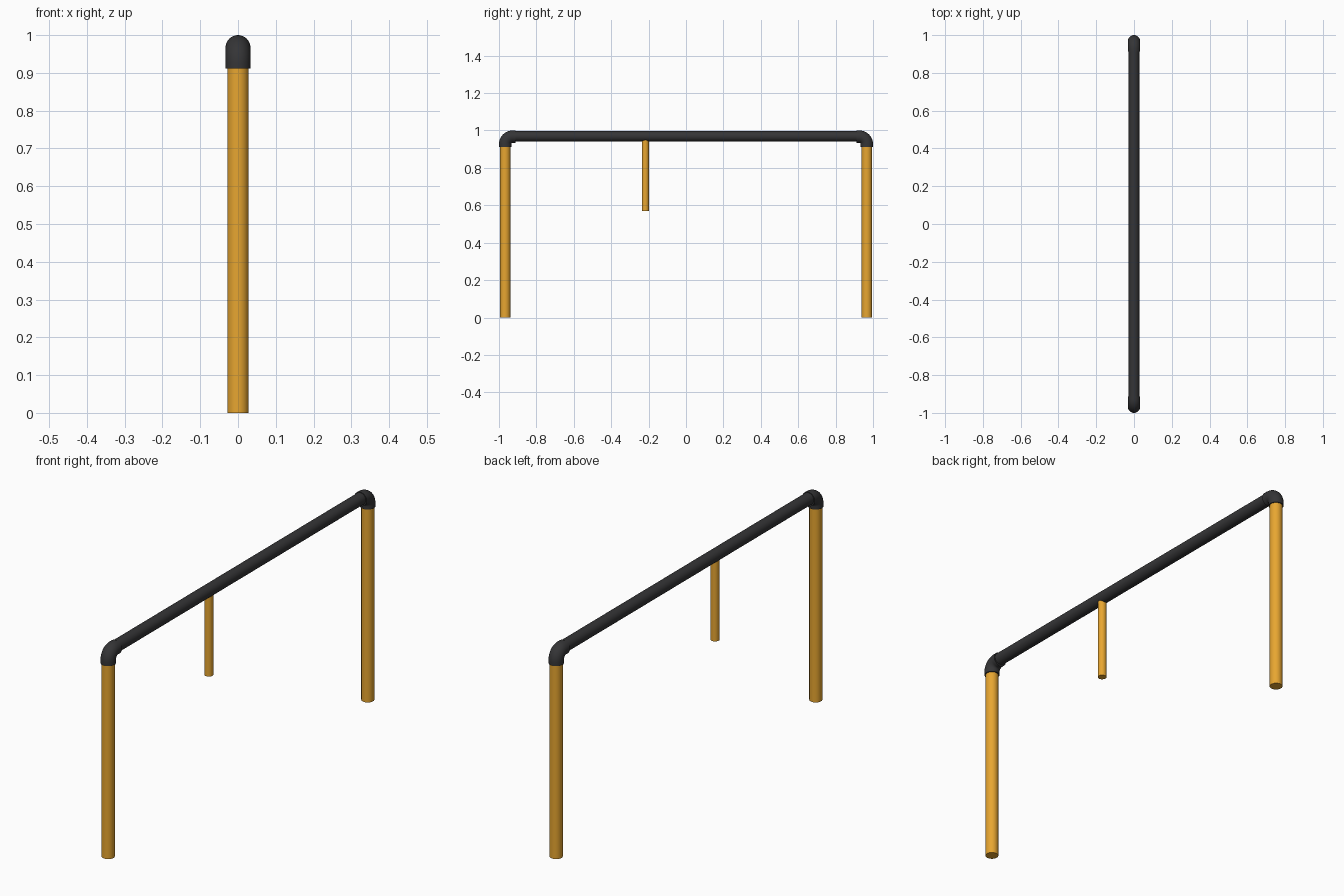
import bpy, bmesh, math
from mathutils import Vector, Matrix

if "Cube" in bpy.data.objects:
    bpy.data.objects.remove(bpy.data.objects["Cube"])

def material(name, rgb):
    m = bpy.data.materials.new(name)
    m.diffuse_color = (*rgb, 1)
    m.use_nodes = True
    m.node_tree.nodes["Principled BSDF"].inputs["Base Color"].default_value = m.diffuse_color
    return m

ORANGE = material("orange_paint", (0.8, 0.38, 0.03))
DARK = material("dark_metal", (0.035, 0.035, 0.037))
SIDES = 32
END_Y, TOP_Z = 0.967, 0.967      # centre lines of posts and rail

def sweep(name, path, radius, mat):
    """Round capped pipe along a path lying in the YZ plane."""
    bm = bmesh.new()
    pts = [Vector((0, y, z)) for y, z in path]
    rings = []
    for i, p in enumerate(pts):
        t = (pts[min(i + 1, len(pts) - 1)] - pts[max(i - 1, 0)]).normalized()
        n = Vector((1, 0, 0)).cross(t)
        rings.append([bm.verts.new(p + radius * (math.cos(a) * Vector((1, 0, 0)) + math.sin(a) * n))
                      for a in (2 * math.pi * k / SIDES for k in range(SIDES))])
    for a, b in zip(rings, rings[1:]):
        for k in range(SIDES):
            j = (k + 1) % SIDES
            bm.faces.new((a[k], a[j], b[j], b[k]))
    bm.faces.new(rings[0])
    bm.faces.new(rings[-1])
    bmesh.ops.recalc_face_normals(bm, faces=bm.faces)
    me = bpy.data.meshes.new(name)
    bm.to_mesh(me)
    bm.free()
    me.materials.append(mat)
    ob = bpy.data.objects.new(name, me)
    bpy.context.collection.objects.link(ob)
    bpy.ops.object.select_all(action='DESELECT')
    ob.select_set(True)
    bpy.context.view_layer.objects.active = ob
    bpy.ops.object.shade_smooth_by_angle(angle=math.radians(40))
    return ob

# end posts with elbow fittings
BEND = 0.04
for side, label in ((-1, "front"), (1, "back")):
    sweep(label + "_post", [(side * END_Y, 0), (side * END_Y, 0.925)], 0.028, ORANGE)
    arc = [(END_Y - BEND + BEND * math.cos(a), TOP_Z - BEND + BEND * math.sin(a))
           for a in (math.radians(9 * k) for k in range(11))]
    path = [(END_Y, 0.912)] + arc + [(0.912, TOP_Z)]
    sweep(label + "_elbow", [(side * y, z) for y, z in path], 0.033, DARK)

# top rail
sweep("top_rail", [(-0.925, TOP_Z + 0.002), (0.925, TOP_Z + 0.002)], 0.028, DARK)

# short hanging rod
sweep("hanging_rod", [(-0.217, 0.57), (-0.217, 0.955)], 0.019, ORANGE)
